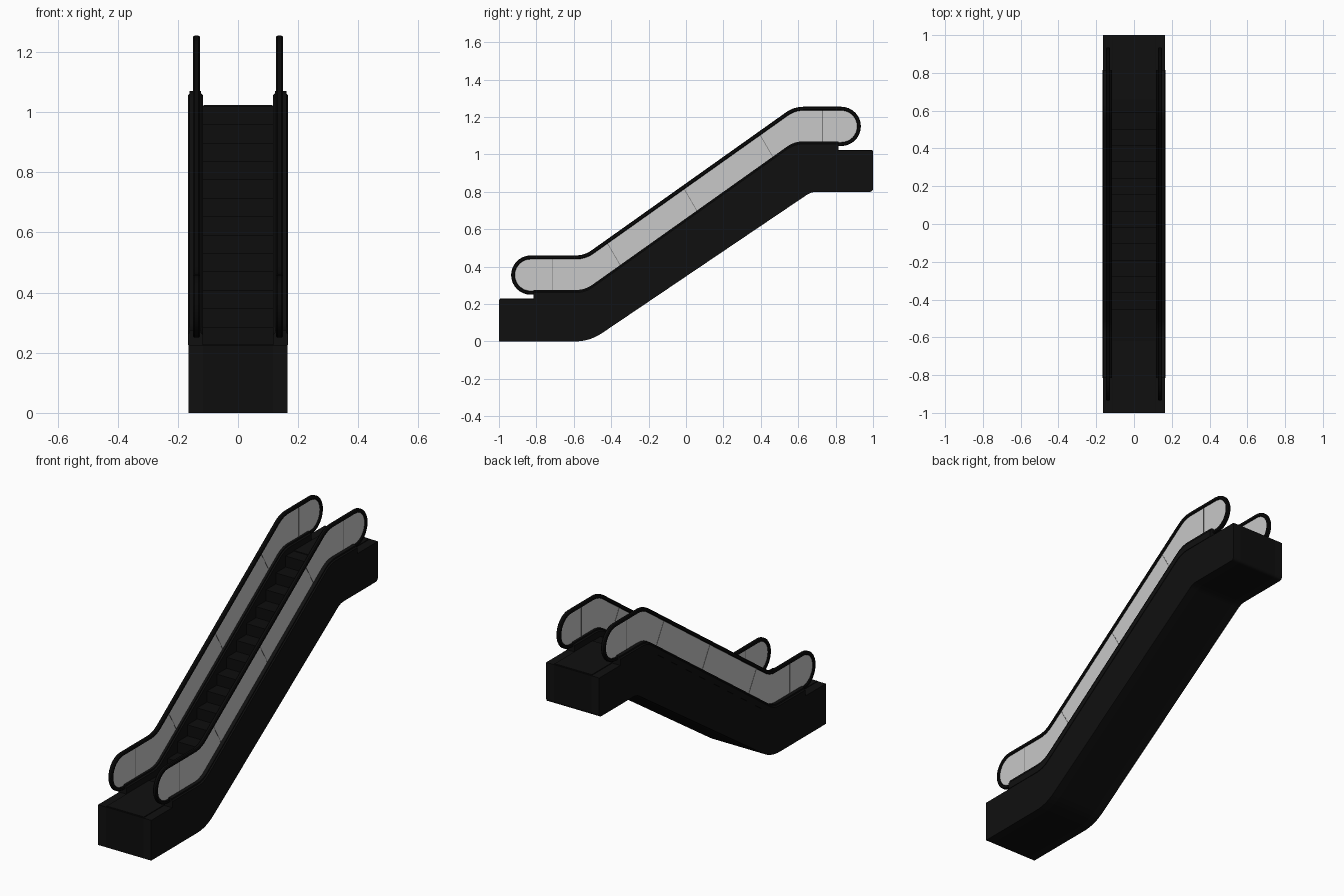
import bpy, bmesh, math
from mathutils import Vector

if "Cube" in bpy.data.objects:
    bpy.data.objects.remove(bpy.data.objects["Cube"], do_unlink=True)


def material(name, value):
    m = bpy.data.materials.new(name)
    m.use_nodes = True
    colour = (value, value, value, 1)
    m.diffuse_color = colour
    m.node_tree.nodes["Principled BSDF"].inputs["Base Color"].default_value = colour
    return m


BODY = material("body black", 0.005)
STEP = material("step black", 0.004)
RUBBER = material("rubber black", 0.003)
GLASS = material("pale grey glass", 0.58)
SEAM = material("seam grey", 0.2)


def finish(name, bm, mat):
    bmesh.ops.recalc_face_normals(bm, faces=bm.faces)
    mesh = bpy.data.meshes.new(name)
    bm.to_mesh(mesh)
    bm.free()
    mesh.materials.append(mat)
    ob = bpy.data.objects.new(name, mesh)
    bpy.context.collection.objects.link(ob)
    bpy.ops.object.select_all(action='DESELECT')
    ob.select_set(True)
    bpy.context.view_layer.objects.active = ob
    bpy.ops.object.shade_smooth_by_angle(angle=math.radians(30))
    return ob


def prism(name, outline, x0, x1, mat):
    """Extrude a side outline of (y, z) points from x0 to x1."""
    bm = bmesh.new()
    face = bm.faces.new([bm.verts.new((x0, p[0], p[1])) for p in outline])
    new = bmesh.ops.extrude_face_region(bm, geom=[face])["geom"]
    bmesh.ops.translate(bm, vec=(x1 - x0, 0, 0),
                        verts=[v for v in new if isinstance(v, bmesh.types.BMVert)])
    return finish(name, bm, mat)


def sweep(name, path, section, x, mat, vertical=False):
    """Carry an (x, height) section along a side path."""
    bm = bmesh.new()
    rings = []
    for i, p in enumerate(path):
        t = (path[min(i + 1, len(path) - 1)] - path[max(i - 1, 0)]).normalized()
        n = Vector((0, 1)) if vertical else Vector((-t.y, t.x))
        rings.append([bm.verts.new((x + sx, p.x + n.x * h, p.y + n.y * h))
                      for sx, h in section])
    k = len(section)
    for a, b in zip(rings, rings[1:]):
        for j in range(k):
            bm.faces.new((a[j], a[(j + 1) % k], b[(j + 1) % k], b[j]))
    bm.faces.new(rings[0])
    bm.faces.new(rings[-1])
    return finish(name, bm, mat)


def rounded(points, steps=8):
    """Path through (y, z, bend length) corners, each bend eased."""
    vs = [Vector(p[:2]) for p in points]
    out = []
    for i, p in enumerate(points):
        if p[2] == 0:
            out.append(vs[i])
            continue
        a = vs[i] + (vs[i - 1] - vs[i]).normalized() * p[2]
        b = vs[i] + (vs[i + 1] - vs[i]).normalized() * p[2]
        for s in range(steps + 1):
            u = s / steps
            out.append(a * (1 - u) ** 2 + vs[i] * 2 * u * (1 - u) + b * u * u)
    return out


RISE, LOW, HIGH = 0.795, -0.54, 0.58
FLOOR = 0.225


def rail_line(y0, y1, z):
    return rounded([(y0, z, 0), (LOW, z, 0.05), (HIGH, z + RISE, 0.05), (y1, z + RISE, 0)])


# Truss: shared underside, smooth cheeks at the sides, stepped bed between
underside = rounded([(-1, 0, 0), (-0.515, 0, 0.08), (0.67, 0.8, 0.03),
                     (1, 0.8, 0.02), (1, FLOOR + RISE, 0)])
cheek = underside + rail_line(-1, 1, FLOOR)[::-1][1:]
for side, s in (("left", 1), ("right", -1)):
    prism(side + "_truss_side", cheek, s * 0.117, s * 0.164, BODY)

COUNT = 13
tread, riser = 0.0867, RISE / COUNT
stairs = [(-1, FLOOR)]
for i in range(COUNT):
    y = -0.453 + i * tread
    stairs += [(y, FLOOR + i * riser), (y, FLOOR + (i + 1) * riser)]
prism("step_bed", underside + stairs[::-1], -0.117, 0.117, STEP)

# Landing plates
for name, y0, y1, z in (("lower_landing_plate", -0.995, -0.62, FLOOR),
                        ("upper_landing_plate", 0.66, 0.995, FLOOR + RISE)):
    prism(name, [(y0, z), (y1, z), (y1, z + 0.004), (y0, z + 0.004)], -0.115, 0.115, BODY)

# Handrail centre line, wrapping round at both ends
R, RAIL_Z, END = 0.095, 0.45, 0.83


def end_arc(cy, cz, start):
    return [Vector((cy + R * math.cos(a), cz + R * math.sin(a)))
            for a in (math.radians(start - 180 * k / 16) for k in range(17))]


handrail = ([Vector((-0.815, RAIL_Z - 2 * R))] + end_arc(-END, RAIL_Z - R, 270)
            + rail_line(-END, END, RAIL_Z)[1:-1]
            + end_arc(END, RAIL_Z + RISE - R, 90)
            + [Vector((0.815, RAIL_Z + RISE - 2 * R))])

skirt_section = [(-0.025, 0), (0.025, 0), (0.025, 0.036), (0.019, 0.042), (0.019, 0.05),
                 (-0.019, 0.05), (-0.019, 0.042), (-0.025, 0.036)]
rail_section = [(-0.011, -0.006), (-0.006, -0.01), (0.006, -0.01), (0.011, -0.006),
                (0.011, 0.006), (0.006, 0.01), (-0.006, 0.01), (-0.011, 0.006)]
glass_outline = handrail + rail_line(-0.815, 0.815, 0.27)[::-1]

# Panel joints as (top, bottom) side points
joints = [((-0.715, 0.445), (-0.715, 0.27)), ((-0.42, 0.525), (-0.35, 0.405)),
          ((-0.01, 0.816), (0.06, 0.696)), ((0.396, 1.104), (0.466, 0.984)),
          ((0.73, 1.24), (0.73, 1.065))]

# Balustrades on both sides
for side, s in (("left", 1), ("right", -1)):
    x = s * 0.138
    sweep(side + "_skirt", rail_line(-0.815, 0.815, FLOOR), skirt_section,
          s * 0.142, BODY, vertical=True)
    prism(side + "_glass", glass_outline, x - 0.003, x + 0.003, GLASS)
    sweep(side + "_handrail", handrail, rail_section, x, RUBBER)
    for n, (top, bottom) in enumerate(joints):
        prism(f"{side}_glass_joint_{n + 1}",
              [(top[0] - 0.002, top[1]), (top[0] + 0.002, top[1]),
               (bottom[0] + 0.002, bottom[1]), (bottom[0] - 0.002, bottom[1])],
              x - 0.004, x + 0.004, SEAM)
